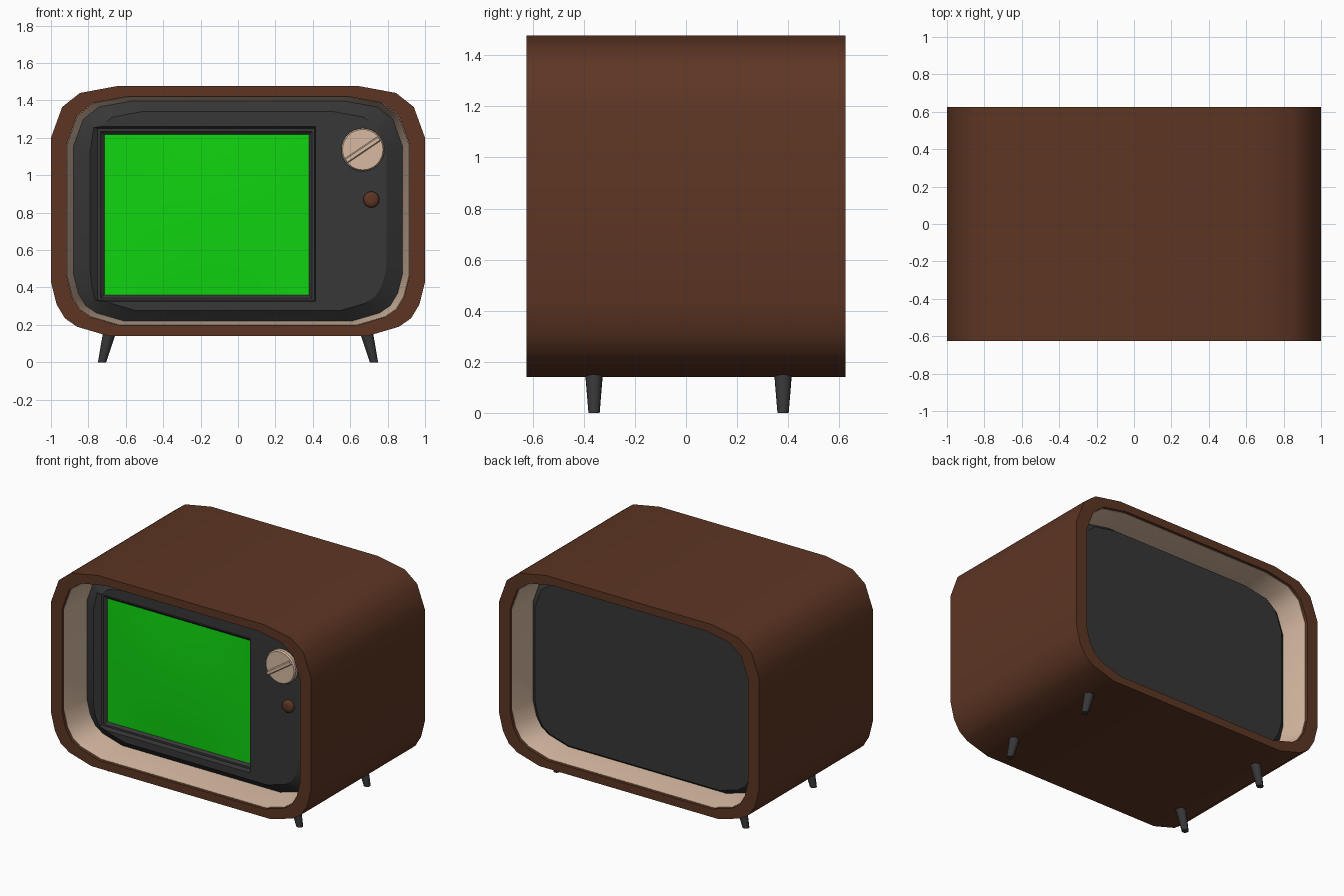
import bpy, bmesh, math
from mathutils import Vector, Matrix

if "Cube" in bpy.data.objects:
    bpy.data.objects.remove(bpy.data.objects["Cube"])


def material(name, rgb):
    m = bpy.data.materials.new(name)
    m.diffuse_color = (*rgb, 1)
    m.use_nodes = True
    m.node_tree.nodes["Principled BSDF"].inputs["Base Color"].default_value = m.diffuse_color
    return m


BROWN = material("walnut_brown", (0.11, 0.036, 0.017))
CREAM = material("cream", (0.68, 0.49, 0.36))
DARK = material("charcoal", (0.038, 0.038, 0.038))
GREEN = material("screen_green", (0.005, 0.66, 0.005))


def finish(name, bm, mat, angle):
    bmesh.ops.recalc_face_normals(bm, faces=bm.faces[:])
    me = bpy.data.meshes.new(name)
    bm.to_mesh(me)
    bm.free()
    me.materials.append(mat)
    ob = bpy.data.objects.new(name, me)
    bpy.context.collection.objects.link(ob)
    smooth(ob, angle)
    return ob


def smooth(ob, angle):
    bpy.ops.object.select_all(action='DESELECT')
    bpy.context.view_layer.objects.active = ob
    ob.select_set(True)
    bpy.ops.object.shade_smooth_by_angle(angle=math.radians(angle))


def loft(name, rings, mat, tube=False, angle=30):
    """Skin a list of rings; cap the ends, or join last to first as a tube."""
    bm = bmesh.new()
    vs = [[bm.verts.new(p) for p in r] for r in rings]
    n = len(vs[0])
    pairs = list(zip(vs, vs[1:])) + ([(vs[-1], vs[0])] if tube else [])
    for a, b in pairs:
        for i in range(n):
            j = (i + 1) % n
            bm.faces.new((a[i], a[j], b[j], b[i]))
    if not tube:
        bm.faces.new(vs[0])
        bm.faces.new(vs[-1])
    return finish(name, bm, mat, angle)


# Cabinet outline (right half, top to bottom), mirrored to the left
half = [(.64, 1.478), (.845, 1.44), (.94, 1.365), (1, 1.2), (1, .43),
        (.97, .31), (.925, .235), (.86, .19), (.69, .14)]
outline = half + [(-x, z) for x, z in reversed(half)]


def body_ring(s, y):
    return [(x * s, y, .81 + (z - .81) * s) for x, z in outline]


def rect_ring(x0, x1, z0, z1, y):
    return [(x0, y, z0), (x1, y, z0), (x1, y, z1), (x0, y, z1)]


def disc_ring(x, z, r, y, n=32):
    return [(x + r * math.cos(2 * math.pi * i / n), y,
             z + r * math.sin(2 * math.pi * i / n)) for i in range(n)]


# Wooden cabinet, open at front and back
loft("cabinet", [body_ring(s, y) for s, y in
                 ((1, -.625), (1, .625), (.916, .625), (.916, -.625))],
     BROWN, tube=True, angle=45)

# Cream lining tapering in to the panels
loft("lining", [body_ring(s, y) for s, y in
                ((.93, -.605), (.93, .605), (.913, .605), (.88, .42),
                 (.88, -.40), (.913, -.605))],
     CREAM, tube=True, angle=45)

# Dark core with bevelled front and back panels
core = loft("panel", [body_ring(s, y) for s, y in
                      ((.795, -.46), (.885, -.40), (.885, .42), (.84, .46))],
            DARK)

# Stepped recess for the screen, cut into the panel
cutter = loft("recess_cutter", [
    rect_ring(-.79, .415, .325, 1.26, -.55),
    rect_ring(-.79, .415, .325, 1.26, -.46),
    rect_ring(-.75, .408, .333, 1.25, -.428),
    rect_ring(-.735, .395, .345, 1.235, -.427),
    rect_ring(-.715, .38, .36, 1.217, -.41),
    rect_ring(-.715, .38, .36, 1.217, -.39)], DARK)
cutter.hide_render = True
mod = core.modifiers.new("recess", 'BOOLEAN')
mod.operation = 'DIFFERENCE'
mod.solver = 'EXACT'
mod.object = cutter
bpy.context.view_layer.objects.active = core
bpy.ops.object.modifier_apply(modifier="recess")
bpy.data.objects.remove(cutter)
smooth(core, 25)

# Gently bulging screen
bm = bmesh.new()
bmesh.ops.create_grid(bm, x_segments=10, y_segments=10, size=1)
for v in bm.verts:
    u, w = v.co.x, v.co.y
    bulge = (1 - u * u) * (1 - w * w) * .015
    v.co = (-.1675 + u * .5475, -.41 - bulge, .7885 + w * .4285)
screen = finish("screen", bm, GREEN, 30)
if screen.data.polygons[0].normal.y > 0:
    screen.data.flip_normals()

# Tuning dial with a diagonal grip ridge
dial_x, dial_z = .667, 1.137
loft("dial", [disc_ring(dial_x, dial_z, r, y) for r, y in
              ((.115, -.45), (.115, -.482), (.108, -.492))], CREAM)
bm = bmesh.new()
bmesh.ops.create_cube(bm, size=1, matrix=(
    Matrix.Translation((dial_x, -.495, dial_z))
    @ Matrix.Rotation(math.radians(-34), 4, 'Y')
    @ Matrix.Diagonal((.212, .025, .036, 1))))
top = [v for v in bm.verts if v.co.y < -.495]
mid = Vector((dial_x, -.5075, dial_z))
across = Vector((-math.sin(math.radians(34)), 0, math.cos(math.radians(34))))
for v in top:  # narrow the crest of the ridge
    v.co -= across * (v.co - mid).dot(across) * .5
finish("dial_ridge", bm, CREAM, 30)

# Small push knob
loft("small_knob", [disc_ring(.713, .87, r, y, 24) for r, y in
                    ((.043, -.45), (.043, -.472), (.036, -.482), (.02, -.487))],
     BROWN, angle=40)

# Four splayed tapered legs
for side, sx in (("left", -1), ("right", 1)):
    for end, y in (("front", -.36), ("back", .38)):
        rings = []
        for x, z, r in ((.727, 0, .022), (.684, .17, .036)):
            rings.append([(sx * x + r * math.cos(math.pi * i / 8),
                           y + r * math.sin(math.pi * i / 8), z)
                          for i in range(16)])
        loft(f"{end}_{side}_leg", rings, DARK)
